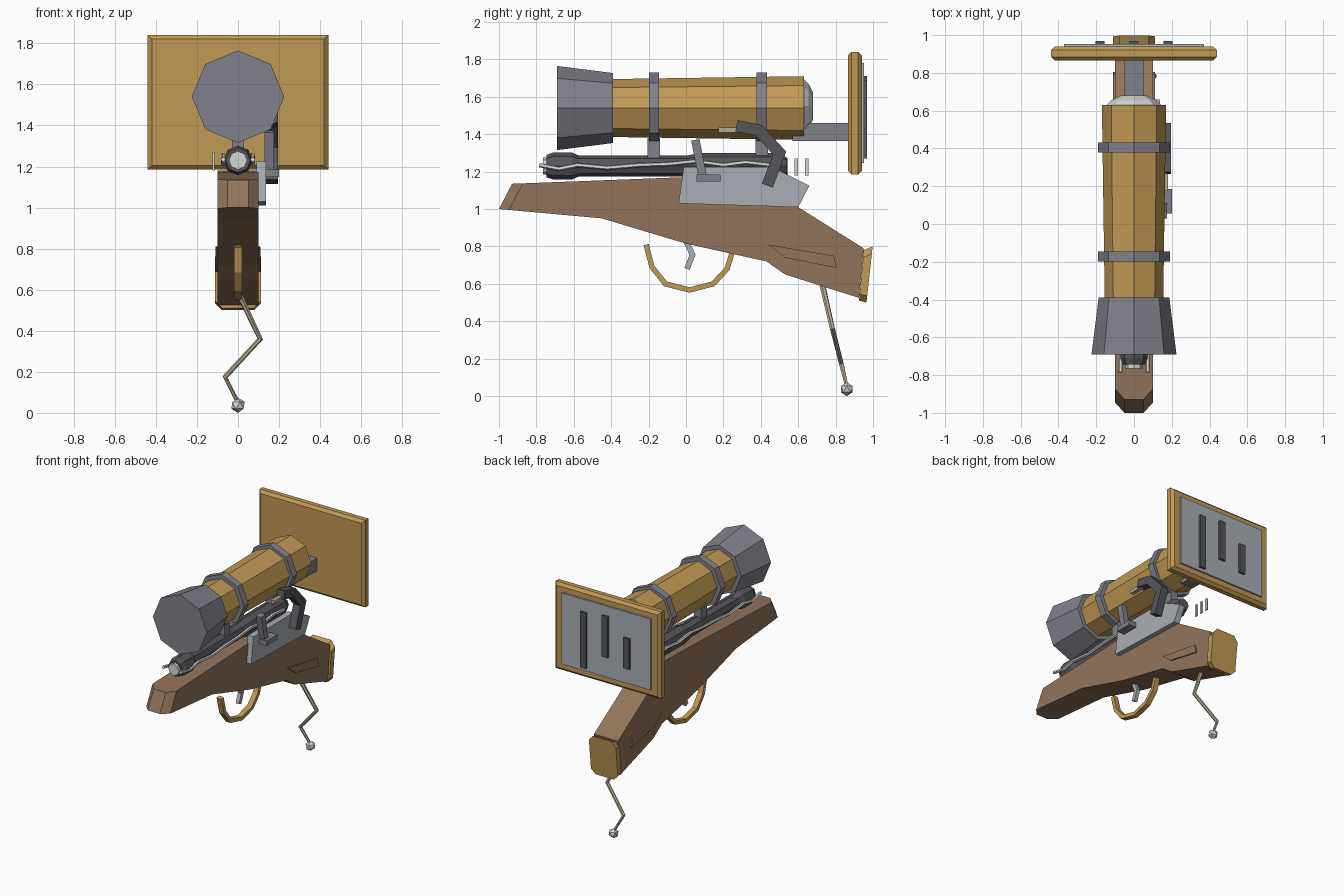
import bpy, bmesh, math
from mathutils import Vector

if "Cube" in bpy.data.objects:
    bpy.data.objects.remove(bpy.data.objects["Cube"])


def mat(name, r, g, b):
    m = bpy.data.materials.new(name)
    m.diffuse_color = (r, g, b, 1)
    m.use_nodes = True
    m.node_tree.nodes["Principled BSDF"].inputs["Base Color"].default_value = m.diffuse_color
    return m


WOOD = mat("brown wood", 0.29, 0.175, 0.105)
BRASS = mat("ochre brass", 0.53, 0.32, 0.09)
STEEL = mat("grey steel", 0.22, 0.22, 0.26)
DARK = mat("dark steel", 0.09, 0.09, 0.105)
PALE = mat("pale blue grey", 0.40, 0.43, 0.47)
LIGHT = mat("light metal", 0.66, 0.68, 0.66)
TAN = mat("tan stick", 0.47, 0.41, 0.30)


def finish(name, bm, m):
    bmesh.ops.recalc_face_normals(bm, faces=bm.faces)
    me = bpy.data.meshes.new(name)
    bm.to_mesh(me)
    bm.free()
    me.materials.append(m)
    ob = bpy.data.objects.new(name, me)
    bpy.context.collection.objects.link(ob)
    return ob


def slab(name, pts, x0, x1, m, chamfer=None, size=0.0):
    """Side profile of (y, z) points extruded from x0 to x1; chamfer picks edges to cut."""
    bm = bmesh.new()
    a = [bm.verts.new((x0, y, z)) for y, z in pts]
    b = [bm.verts.new((x1, y, z)) for y, z in pts]
    n = len(pts)
    bm.faces.new(a)
    bm.faces.new(b[::-1])
    for i in range(n):
        j = (i + 1) % n
        bm.faces.new((a[i], b[i], b[j], a[j]))
    if chamfer:
        bmesh.ops.recalc_face_normals(bm, faces=bm.faces)
        edges = [e for e in bm.edges if chamfer(*[v.co for v in e.verts])]
        bmesh.ops.bevel(bm, geom=edges, offset=size, segments=1, affect='EDGES')
    return finish(name, bm, m)


def box(name, x, y, z, m, **kw):
    return slab(name, [(y[0], z[0]), (y[1], z[0]), (y[1], z[1]), (y[0], z[1])], x[0], x[1], m, **kw)


def turned(name, stations, z, m, sides=8):
    """Faceted body along y from (y, radius) stations, with a corner at the top."""
    bm = bmesh.new()
    rings = []
    for y, r in stations:
        rings.append([bm.verts.new((r * math.sin(math.tau * i / sides), y,
                                    z + r * math.cos(math.tau * i / sides))) for i in range(sides)])
    for p, q in zip(rings, rings[1:]):
        for i in range(sides):
            j = (i + 1) % sides
            bm.faces.new((p[i], p[j], q[j], q[i]))
    bm.faces.new(rings[0])
    bm.faces.new(rings[-1][::-1])
    return finish(name, bm, m)


def ribbon(name, path, x0, x1, thick, m):
    """Bent flat bar following a (y, z) path, mitred at the bends."""
    p = [Vector(q) for q in path]
    left, right = [], []
    for i, q in enumerate(p):
        dirs = [(p[k + 1] - p[k]).normalized() for k in (i - 1, i) if 0 <= k < len(p) - 1]
        normals = [Vector((-d.y, d.x)) for d in dirs]
        n = sum(normals, Vector((0, 0))).normalized()
        n *= thick / 2 / max(0.5, n.dot(normals[0]))
        left.append(q + n)
        right.append(q - n)
    bm = bmesh.new()
    rows = [[bm.verts.new((x, v.x, v.y)) for x, v in ((x0, a), (x1, a), (x1, b), (x0, b))]
            for a, b in zip(left, right)]
    for r, s in zip(rows, rows[1:]):
        for i in range(4):
            j = (i + 1) % 4
            bm.faces.new((r[i], r[j], s[j], s[i]))
    bm.faces.new(rows[0])
    bm.faces.new(rows[-1][::-1])
    return finish(name, bm, m)


def rod(name, path, radii, m, sides=6):
    """Round stick through 3D points, with a radius at each point."""
    bm = bmesh.new()
    p = [Vector(q) for q in path]
    rows = []
    for i, q in enumerate(p):
        d = (p[min(i + 1, len(p) - 1)] - p[max(i - 1, 0)]).normalized()
        u = d.orthogonal().normalized() if not rows else (u - d * u.dot(d)).normalized()
        w = d.cross(u)
        rows.append([bm.verts.new(q + radii[i] * (u * math.cos(math.tau * k / sides)
                                                  + w * math.sin(math.tau * k / sides)))
                     for k in range(sides)])
    for r, s in zip(rows, rows[1:]):
        for i in range(sides):
            j = (i + 1) % sides
            bm.faces.new((r[i], r[j], s[j], s[i]))
    bm.faces.new(rows[0])
    bm.faces.new(rows[-1][::-1])
    return finish(name, bm, m)


# Wooden stock with a chamfered nose
slab("stock", [(-1, 1.0), (-0.93, 1.135), (-0.02, 1.17), (0.38, 1.18), (0.6, 1.01), (0.95, 0.79),
               (0.925, 0.525), (0.53, 0.65), (0.43, 0.72), (0, 0.815), (-0.45, 0.95)],
     -0.1, 0.1, WOOD, lambda a, b: max(a.y, b.y) < -0.9 and abs(a.x - b.x) < 0.01, 0.05)
for s, side in ((1, "right"), (-1, "left")):
    slab("stock_panel_" + side, [(0.44, 0.81), (0.79, 0.75), (0.805, 0.685), (0.53, 0.74)],
         s * 0.09, s * 0.11, WOOD)
slab("butt_pad", [(0.925, 0.51), (0.965, 0.5), (0.998, 0.8), (0.95, 0.78)], -0.112, 0.112, BRASS,
     lambda a, b: abs(a.x - b.x) < 0.01 and abs(a.z - b.z) < 0.1, 0.035)

# Trigger and guard
ribbon("trigger_guard", [(-0.213, 0.81), (-0.182, 0.69), (-0.11, 0.6), (0.02, 0.567),
                         (0.145, 0.6), (0.22, 0.68), (0.25, 0.78)], -0.02, 0.02, 0.028, BRASS)
ribbon("trigger", [(0.0, 0.83), (0.035, 0.755), (0.005, 0.68)], -0.014, 0.014, 0.03, PALE)

# Barrel, muzzle and the wires along both sides
turned("barrel", [(-0.6, 0.055), (0, 0.055), (0.08, 0.07), (0.48, 0.07), (0.54, 0.045)], 1.23, DARK)
turned("muzzle", [(-0.745, 0.06), (-0.71, 0.072), (-0.61, 0.072), (-0.57, 0.055)], 1.23, DARK)
turned("muzzle_core", [(-0.765, 0.045), (-0.7, 0.045)], 1.23, LIGHT)
wire = [(-0.785, 1.235), (-0.68, 1.215), (-0.58, 1.235), (-0.42, 1.22), (-0.25, 1.235),
        (-0.1, 1.24), (0.05, 1.255), (0.2, 1.235), (0.32, 1.25), (0.45, 1.235)]
for s, side in ((1, "right"), (-1, "left")):
    rod("wire_" + side, [(s * 0.072, y, z) for y, z in wire], [0.012] * len(wire), LIGHT, 5)

# Scope: flared hood, tube, eyepiece, clamps
turned("scope_hood", [(-0.69, 0.225), (-0.39, 0.187)], 1.54, STEEL)
turned("scope_tube", [(-0.39, 0.155), (0.63, 0.17)], 1.54, BRASS)
turned("eyepiece", [(0.63, 0.145), (0.655, 0.12), (0.68, 0.07)], 1.55, LIGHT)
for i, y in enumerate((-0.172, 0.405)):
    turned("scope_ring_%d" % i, [(y - 0.027, 0.19), (y + 0.027, 0.19)], 1.54, STEEL)
    box("ring_post_%d" % i, (-0.03, 0.03), (y - 0.034, y + 0.034), (1.26, 1.38), STEEL)

# Receiver plate with its lever and bent arm
slab("receiver_plate", [(-0.04, 1.03), (-0.012, 1.225), (0.46, 1.225), (0.66, 1.125), (0.6, 1.01)],
     0.09, 0.137, PALE)
ribbon("lever", [(0.05, 1.37), (0.09, 1.17)], 0.13, 0.175, 0.045, STEEL)
box("lever_base", (0.13, 0.2), (0.055, 0.185), (1.148, 1.185), STEEL)
ribbon("bent_arm", [(0.27, 1.445), (0.39, 1.42), (0.5, 1.3), (0.435, 1.125)], 0.135, 0.195, 0.062, DARK)
box("arm_tip", (0.15, 0.18), (0.175, 0.29), (1.41, 1.435), TAN)
for i, y in enumerate((0.535, 0.59, 0.645)):
    box("pin_%d" % i, (-0.125, -0.115), (y - 0.01, y + 0.01), (1.18, 1.27), LIGHT)

# Rear board with bracket, screen and bars
box("bracket", (-0.05, 0.05), (0.57, 0.88), (1.363, 1.46), STEEL)
box("board", (-0.44, 0.44), (0.865, 0.94), (1.185, 1.84), BRASS,
    chamfer=lambda a, b: abs(a.y - b.y) < 0.01, size=0.02)
box("screen", (-0.37, 0.37), (0.93, 0.952), (1.245, 1.78), PALE)
for i, (x, z0, z1) in enumerate(((0.18, 1.27, 1.69), (0, 1.4, 1.71), (-0.18, 1.36, 1.59))):
    box("screen_bar_%d" % i, (x - 0.025, x + 0.025), (0.945, 0.968), (z0, z1), DARK)

# Crooked support stick with a ball foot
rod("support_stick", [(0, 0.73, 0.59), (0.108, 0.783, 0.36), (-0.063, 0.83, 0.175), (0, 0.86, 0.05)],
    [0.016, 0.014, 0.013, 0.01], TAN)
bm = bmesh.new()
bmesh.ops.create_icosphere(bm, subdivisions=1, radius=0.037)
bmesh.ops.translate(bm, verts=bm.verts, vec=(0, 0.86, 0.037))
finish("ball_foot", bm, LIGHT)
